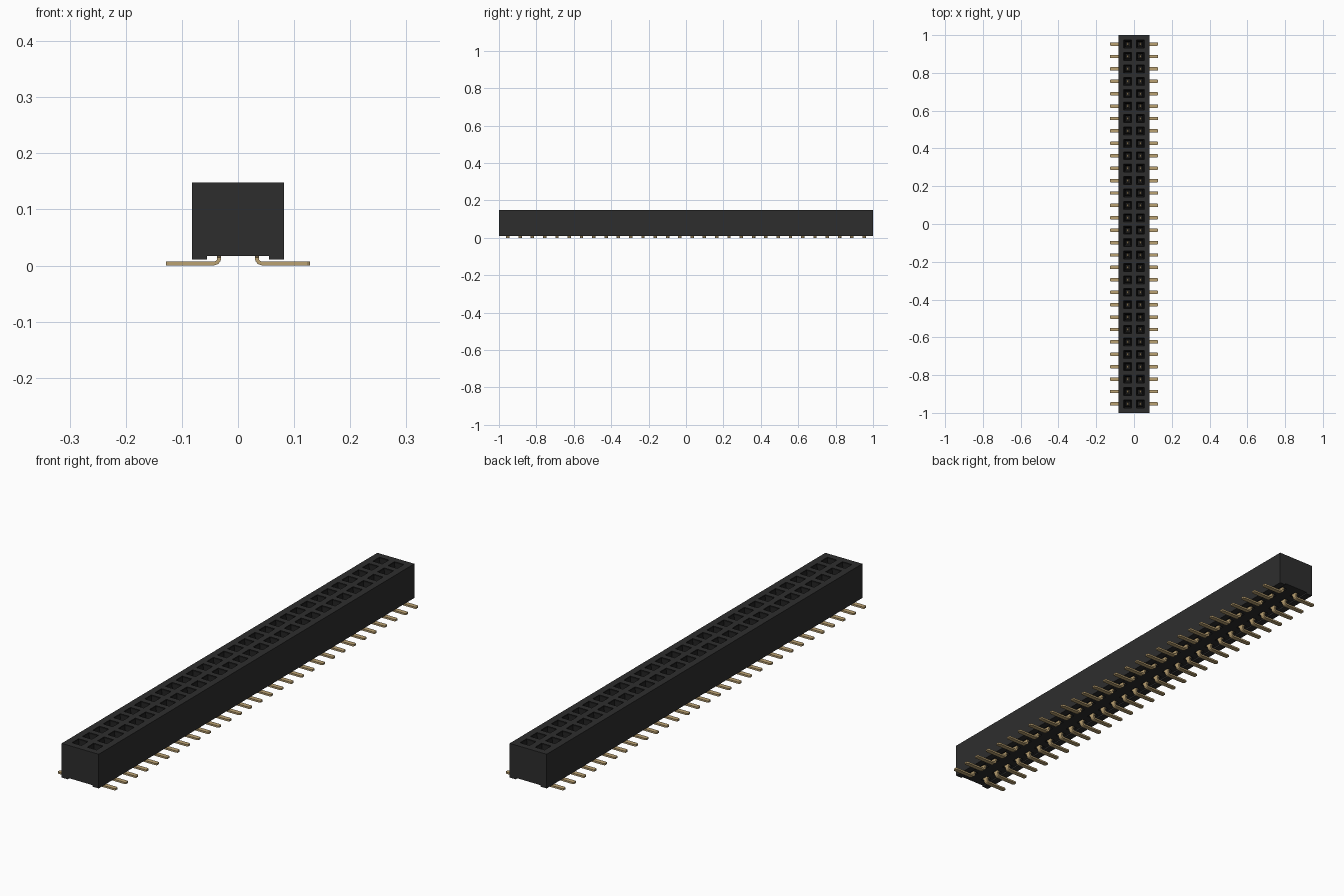
import bpy, bmesh

if "Cube" in bpy.data.objects:
    bpy.data.objects.remove(bpy.data.objects["Cube"])

ROWS, PITCH, COL = 30, 0.0657, 0.0335
ROW_Y = [(i - (ROWS - 1) / 2) * PITCH for i in range(ROWS)]


def material(name, rgb, rough, metal=0.0):
    m = bpy.data.materials.new(name)
    m.use_nodes = True
    m.diffuse_color = (*rgb, 1)
    b = m.node_tree.nodes["Principled BSDF"]
    b.inputs["Base Color"].default_value = (*rgb, 1)
    b.inputs["Roughness"].default_value = rough
    b.inputs["Metallic"].default_value = metal
    return m


black = material("black plastic", (0.027, 0.027, 0.027), 0.6)
dark = material("dark socket", (0.010, 0.010, 0.010), 0.8)
gold = material("gold plating", (0.50, 0.36, 0.17), 0.4)


def make_object(name, bm, mats):
    bmesh.ops.recalc_face_normals(bm, faces=bm.faces)
    me = bpy.data.meshes.new(name)
    bm.to_mesh(me)
    bm.free()
    for m in mats:
        me.materials.append(m)
    ob = bpy.data.objects.new(name, me)
    bpy.context.collection.objects.link(ob)
    return ob


def loft(bm, rings):
    """Skin a list of four-point rings and cap both ends."""
    loops = [[bm.verts.new(p) for p in ring] for ring in rings]
    for a, b in zip(loops, loops[1:]):
        for i in range(4):
            j = (i + 1) % 4
            bm.faces.new((a[i], a[j], b[j], b[i]))
    bm.faces.new(loops[0])
    bm.faces.new(loops[-1])


def square(x, y, z, hx, hy):
    return [(x - hx, y - hy, z), (x + hx, y - hy, z),
            (x + hx, y + hy, z), (x - hx, y + hy, z)]


# Housing: channel-bottomed profile pushed along y
profile = [(-0.082, 0.011), (-0.055, 0.011), (-0.055, 0.017), (0.055, 0.017),
           (0.055, 0.011), (0.082, 0.011), (0.082, 0.148), (-0.082, 0.148)]
bm = bmesh.new()
face = bm.faces.new([bm.verts.new((x, -1, z)) for x, z in profile])
ext = bmesh.ops.extrude_face_region(bm, geom=[face])["geom"]
bmesh.ops.translate(bm, vec=(0, 2, 0),
                    verts=[v for v in ext if isinstance(v, bmesh.types.BMVert)])
housing = make_object("housing", bm, [black, dark])

# Cutter: tapered sockets from above and contact pockets from below
bm = bmesh.new()
for y in ROW_Y:
    for x in (-COL, COL):
        loft(bm, [square(x, y, z, h, h) for z, h in
                  ((0.16, 0.021), (0.142, 0.021), (0.125, 0.014), (0.062, 0.012))])
        loft(bm, [square(x, y, z, 0.012, 0.017) for z in (0.0, 0.05)])
cutter = make_object("socket_cutter", bm, [black])
cutter.hide_render = True

mod = housing.modifiers.new("sockets", "BOOLEAN")
mod.operation, mod.solver, mod.object = "DIFFERENCE", "EXACT", cutter
bpy.context.view_layer.objects.active = housing
housing.select_set(True)
bpy.ops.object.modifier_apply(modifier=mod.name)
bpy.data.objects.remove(cutter)

# Socket interiors are darker than the outer plastic
for p in housing.data.polygons:
    inside = abs(p.center.x) < 0.06 and abs(p.center.y) < 0.985
    p.material_index = int(inside and 0.018 < p.center.z < 0.147)

# Contacts: flat strip with a gull-wing foot; x, z, strip normal, half width
T = 0.0035
path = [(0.128, 0.0035, 0, 1, 0.006), (0.123, 0.0035, 0, 1, 0.009),
        (0.043, 0.0035, 0, 1, 0.009), (0.0375, 0.0055, 0.6, 0.8, 0.009),
        (0.0345, 0.009, 0.94, 0.34, 0.009), (COL, 0.014, 1, 0, 0.009),
        (COL, 0.020, 1, 0, 0.014), (COL, 0.052, 1, 0, 0.014),
        (COL, 0.056, 1, 0, 0.008), (COL, 0.085, 1, 0, 0.006)]
for side, name in ((1, "left_contacts"), (-1, "right_contacts")):
    bm = bmesh.new()
    for y in ROW_Y:
        rings = []
        for x, z, nx, nz, w in path:
            a = (side * (x + nx * T), z + nz * T)
            b = (side * (x - nx * T), z - nz * T)
            rings.append([(a[0], y - w, a[1]), (a[0], y + w, a[1]),
                          (b[0], y + w, b[1]), (b[0], y - w, b[1])])
        loft(bm, rings)
    make_object(name, bm, [gold])
